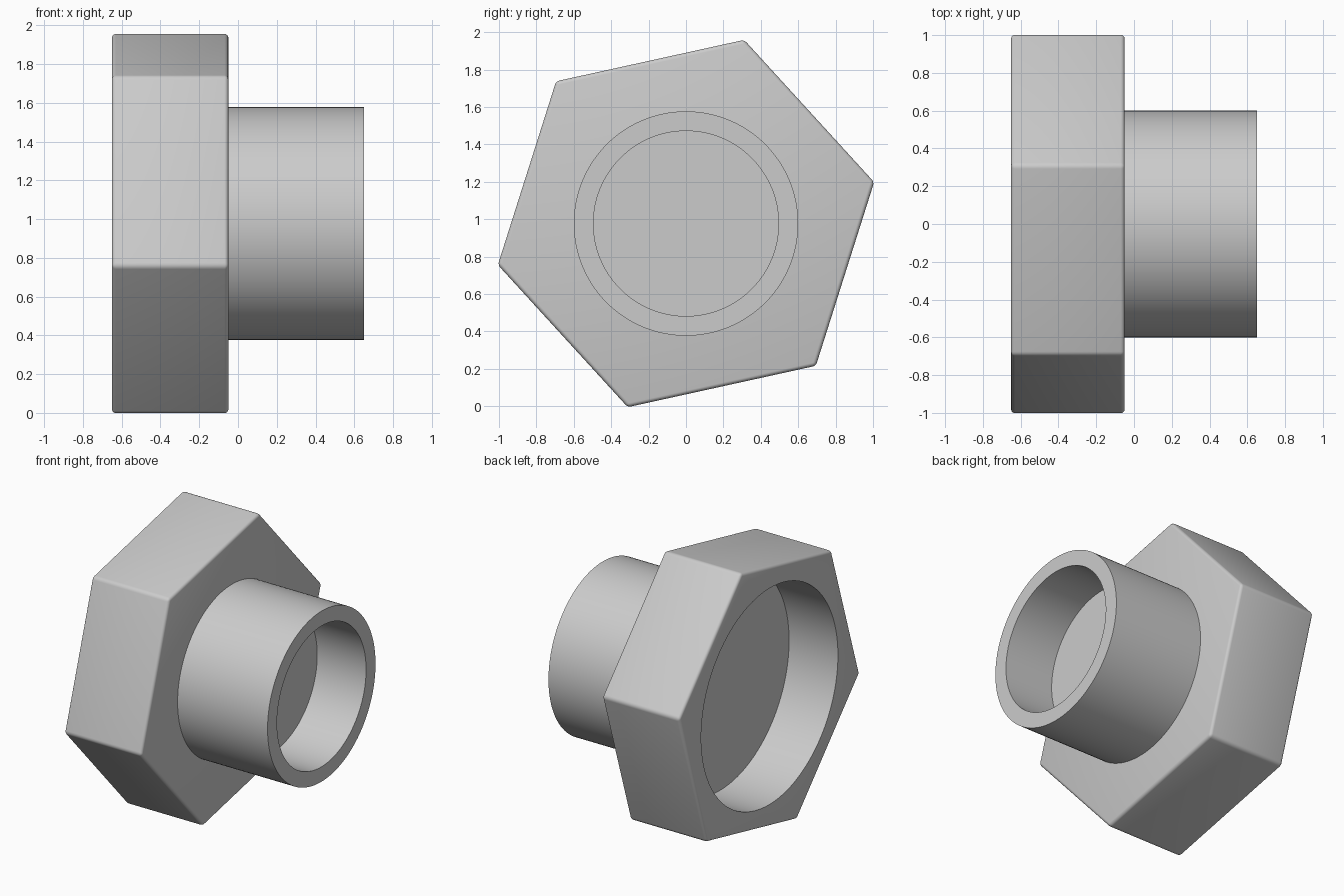
import bpy, bmesh, math

if "Cube" in bpy.data.objects:
    bpy.data.objects.remove(bpy.data.objects["Cube"])

CZ = 0.977   # height of the fitting's axis


def finish(name, bm):
    mesh = bpy.data.meshes.new(name)
    bmesh.ops.recalc_face_normals(bm, faces=bm.faces)
    bm.to_mesh(mesh)
    bm.free()
    obj = bpy.data.objects.new(name, mesh)
    bpy.context.collection.objects.link(obj)
    return obj


def prism(name, sides, radius, x0, x1, start=0.0, bevel=0.0):
    """Regular prism along x, optionally with rounded edges."""
    bm = bmesh.new()
    verts = []
    for i in range(sides):
        a = start + 2 * math.pi * i / sides
        verts.append(bm.verts.new((x0, radius * math.cos(a), CZ + radius * math.sin(a))))
    face = bm.faces.new(verts)
    ext = bmesh.ops.extrude_face_region(bm, geom=[face], use_keep_orig=True)
    moved = [v for v in ext["geom"] if isinstance(v, bmesh.types.BMVert)]
    bmesh.ops.translate(bm, verts=moved, vec=(x1 - x0, 0, 0))
    bmesh.ops.recalc_face_normals(bm, faces=bm.faces)
    if bevel:
        bmesh.ops.bevel(bm, geom=bm.edges[:], offset=bevel, segments=4,
                        profile=0.5, affect='EDGES')
    return finish(name, bm)


def lathe(name, profile, steps=128):
    """Spin an (x, radius) profile around the x axis."""
    bm = bmesh.new()
    verts = [bm.verts.new((x, 0, CZ + r)) for x, r in profile]
    edges = [bm.edges.new(p) for p in zip(verts, verts[1:])]
    bmesh.ops.spin(bm, geom=verts + edges, cent=(0, 0, CZ), axis=(1, 0, 0),
                   angle=2 * math.pi, steps=steps)
    bmesh.ops.remove_doubles(bm, verts=bm.verts, dist=1e-4)
    return finish(name, bm)


def smooth(obj):
    bpy.ops.object.select_all(action='DESELECT')
    obj.select_set(True)
    bpy.context.view_layer.objects.active = obj
    bpy.ops.object.shade_smooth_by_angle(angle=math.radians(30))


# hexagonal head with rounded edges
head = prism("hex_head", 6, 1.03, -0.65, -0.05, math.radians(12.4), 0.02)

# blind bore in the back of the head
cutter = prism("bore_cutter", 128, 0.76, -0.9, -0.27)
cutter.hide_render = True
cut = head.modifiers.new("bore", 'BOOLEAN')
cut.operation = 'DIFFERENCE'
cut.solver = 'EXACT'
cut.object = cutter
bpy.context.view_layer.objects.active = head
bpy.ops.object.modifier_apply(modifier=cut.name)
bpy.data.objects.remove(cutter)
smooth(head)

# round collar with its own blind bore
collar = lathe("collar", [(-0.05, 0.598), (-0.05, 0.6), (0.65, 0.6), (0.65, 0.495),
                          (0.27, 0.495), (0.27, 0.0)])
smooth(collar)
